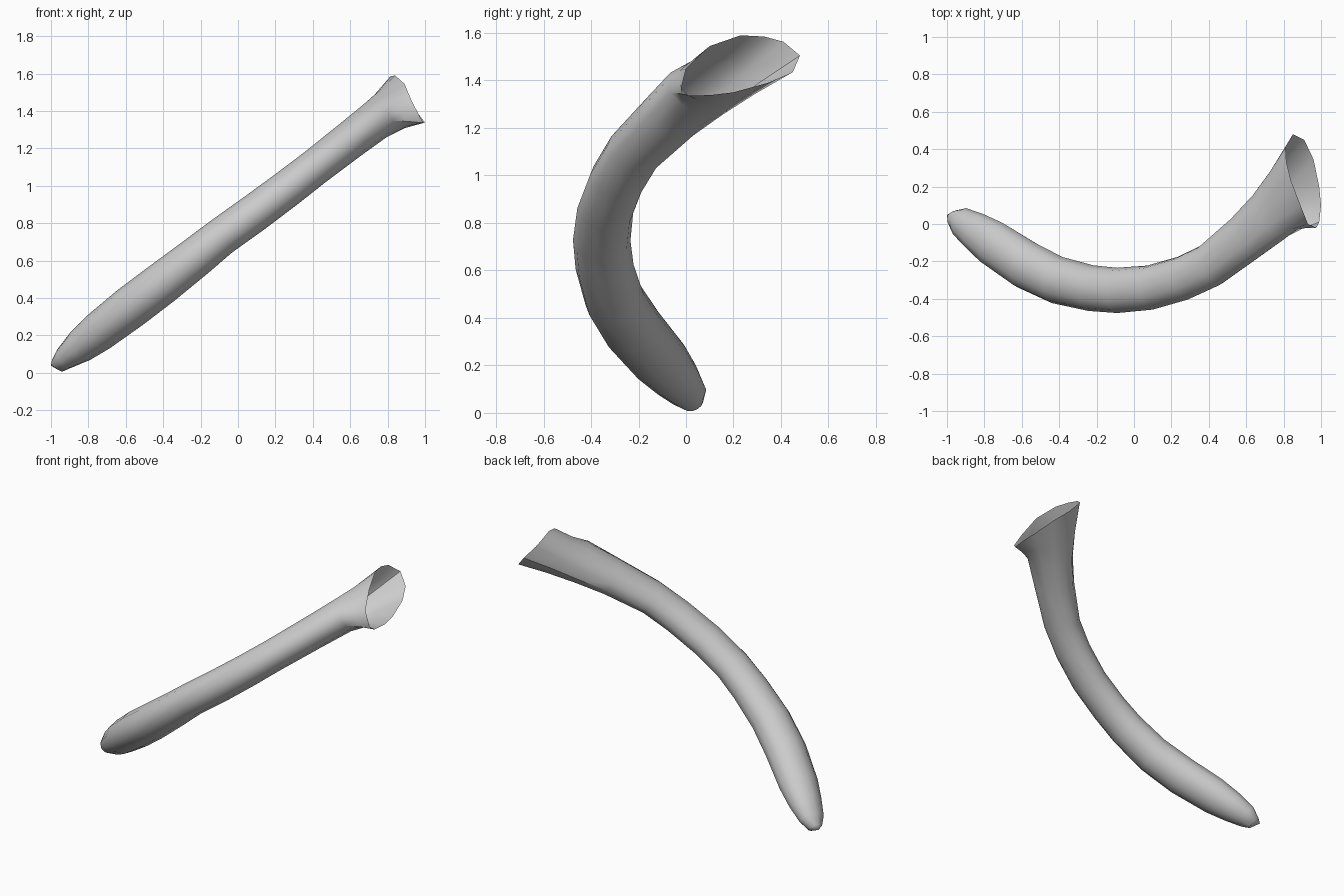
import bpy, math
from mathutils import Vector

if "Cube" in bpy.data.objects:
    bpy.data.objects.remove(bpy.data.objects["Cube"])

SIDES = 12

# Centre of each section (x, y, z), then half width in the bend and half height across it
STATIONS = [
    (-0.965, 0.03, 0.038, 0.045, 0.042),
    (-0.925, 0.01, 0.078, 0.082, 0.063),
    (-0.845, -0.04, 0.14, 0.105, 0.09),
    (-0.75, -0.105, 0.215, 0.125, 0.106),
    (-0.575, -0.22, 0.35, 0.132, 0.115),
    (-0.41, -0.30, 0.475, 0.128, 0.114),
    (-0.23, -0.343, 0.615, 0.123, 0.108),
    (-0.09, -0.355, 0.727, 0.121, 0.102),
    (0.085, -0.34, 0.852, 0.119, 0.102),
    (0.26, -0.29, 0.982, 0.119, 0.100),
    (0.41, -0.22, 1.098, 0.121, 0.098),
    (0.60, -0.07, 1.245, 0.135, 0.102),
    (0.73, 0.045, 1.345, 0.155, 0.107),
]

# Slanted rim of the flared mouth
RIM = [
    (0.975, -0.02, 1.365), (0.93, 0.0, 1.45), (0.89, 0.10, 1.545),
    (0.84, 0.23, 1.59), (0.815, 0.33, 1.585), (0.81, 0.41, 1.563),
    (0.85, 0.48, 1.505), (0.91, 0.45, 1.435), (0.96, 0.345, 1.39),
    (0.99, 0.20, 1.35), (1.0, 0.10, 1.338), (0.99, 0.01, 1.337),
]

UP = Vector((-0.59, 0, 0.81)).normalized()   # across the plane of the bend
centres = [Vector(s[:3]) for s in STATIONS]


def section(i):
    """Oval ring square to the centre line."""
    a, b = centres[max(i - 1, 0)], centres[min(i + 1, len(centres) - 1)]
    side = (b - a).cross(UP).normalized()
    up = side.cross(b - a).normalized()
    w, h = STATIONS[i][3:]
    angles = [2 * math.pi * k / SIDES for k in range(SIDES)]
    return [centres[i] + side * w * math.cos(t) + up * h * math.sin(t) for t in angles]


# Tube sections, a halfway flare ring and the rim
rings = [section(i) for i in range(len(STATIONS))]
rim = [Vector(p) for p in RIM]
flare = [a.lerp(b, 0.5) for a, b in zip(rings[-1], rim)]
middle = sum(flare, Vector()) / SIDES
flare = [middle + (p - middle) * 0.97 for p in flare]
flare[0] = flare[0].lerp(middle, 0.12)       # small crease under the lip
rings += [flare, rim]

verts = [p for ring in rings for p in ring]
faces = []
for r in range(len(rings) - 1):
    for k in range(SIDES):
        n = (k + 1) % SIDES
        a, b = r * SIDES, (r + 1) * SIDES
        faces.append((a + k, a + n, b + n, b + k))

# Closed pointed tip
tip = len(verts)
verts.append(Vector((-1.0, 0.048, 0.038)))
faces += [(tip, (k + 1) % SIDES, k) for k in range(SIDES)]

mesh = bpy.data.meshes.new("curved_horn")
mesh.from_pydata(verts, [], faces)
mesh.validate()
horn = bpy.data.objects.new("curved_horn", mesh)
bpy.context.collection.objects.link(horn)

# Plain grey surface
grey = bpy.data.materials.new("light_grey")
grey.diffuse_color = (0.6, 0.6, 0.6, 1)
grey.use_nodes = True
grey.node_tree.nodes["Principled BSDF"].inputs["Base Color"].default_value = grey.diffuse_color
mesh.materials.append(grey)

bpy.context.view_layer.objects.active = horn
horn.select_set(True)
bpy.ops.object.mode_set(mode='EDIT')
bpy.ops.mesh.select_all(action='SELECT')
bpy.ops.mesh.normals_make_consistent(inside=False)
bpy.ops.object.mode_set(mode='OBJECT')
bpy.ops.object.shade_smooth_by_angle(angle=math.radians(40))
